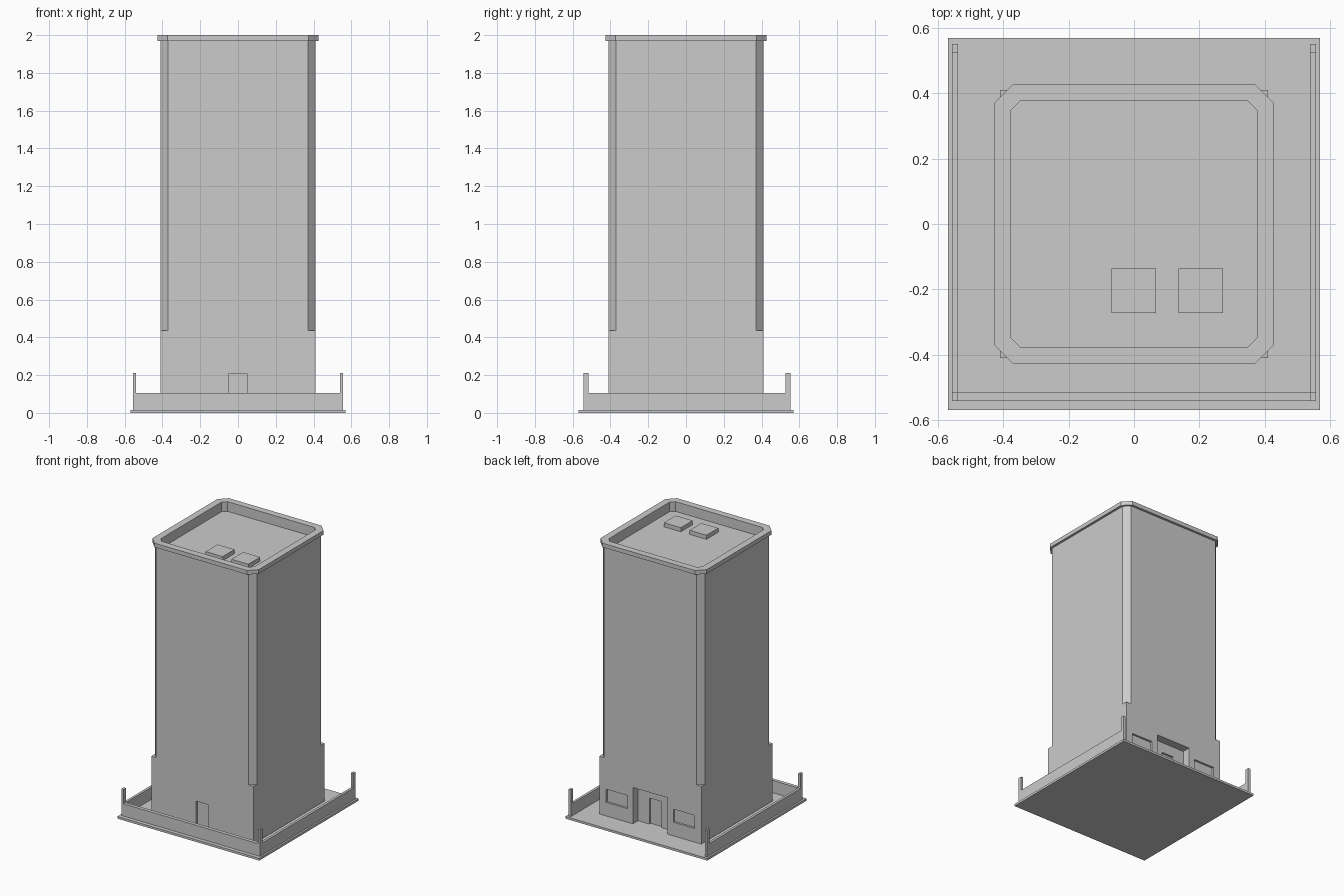
import bpy
import bmesh

if "Cube" in bpy.data.objects:
    bpy.data.objects.remove(bpy.data.objects["Cube"])

# single flat colour
grey = bpy.data.materials.new("light grey")
grey.diffuse_color = (0.6, 0.6, 0.6, 1)
grey.use_nodes = True
grey.node_tree.nodes["Principled BSDF"].inputs["Base Color"].default_value = grey.diffuse_color


def finish(name, bm):
    bmesh.ops.recalc_face_normals(bm, faces=bm.faces)
    mesh = bpy.data.meshes.new(name)
    bm.to_mesh(mesh)
    bm.free()
    mesh.materials.append(grey)
    ob = bpy.data.objects.new(name, mesh)
    bpy.context.collection.objects.link(ob)
    return ob


def prism(name, outline, z0, z1):
    """Extrude a flat outline from z0 to z1."""
    bm = bmesh.new()
    base = bm.faces.new([bm.verts.new((x, y, z0)) for x, y in outline])
    ext = bmesh.ops.extrude_face_region(bm, geom=[base])
    verts = [g for g in ext["geom"] if isinstance(g, bmesh.types.BMVert)]
    bmesh.ops.translate(bm, verts=verts, vec=(0, 0, z1 - z0))
    return finish(name, bm)


def box(name, x0, x1, y0, y1, z0, z1):
    return prism(name, [(x0, y0), (x1, y0), (x1, y1), (x0, y1)], z0, z1)


def chamfered(r, c):
    """Square of half-width r with corners cut by c."""
    k = r - c
    return [(k, -r), (r, -k), (r, k), (k, r), (-k, r), (-r, k), (-r, -k), (-k, -r)]


def cut(target, cutter):
    """Subtract the cutter, then discard it."""
    cutter.hide_render = True
    mod = target.modifiers.new("cut", "BOOLEAN")
    mod.operation = "DIFFERENCE"
    mod.solver = "EXACT"
    mod.object = cutter
    bpy.context.view_layer.objects.active = target
    bpy.ops.object.modifier_apply(modifier=mod.name)
    bpy.data.objects.remove(cutter)


FLOOR = 0.016

# base plate
box("base_plate", -0.57, 0.57, -0.57, 0.57, 0, FLOOR)

# yard walls on the front and both sides, open at the back, with corner posts
box("front_wall", -0.54, 0.54, -0.542, -0.516, FLOOR, 0.105)
for side, s in (("left", -1), ("right", 1)):
    x0, x1 = sorted((s * 0.539, s * 0.557))
    outline = [(-0.542, FLOOR), (0.552, FLOOR), (0.552, 0.21), (0.526, 0.21),
               (0.526, 0.105), (-0.516, 0.105), (-0.516, 0.21), (-0.542, 0.21)]
    bm = bmesh.new()
    face = bm.faces.new([bm.verts.new((x0, y, z)) for y, z in outline])
    ext = bmesh.ops.extrude_face_region(bm, geom=[face])
    verts = [g for g in ext["geom"] if isinstance(g, bmesh.types.BMVert)]
    bmesh.ops.translate(bm, verts=verts, vec=(x1 - x0, 0, 0))
    finish(side + "_wall_with_posts", bm)

# square ground floor block with recessed entrance, doors and windows
ground = box("ground_floor", -0.41, 0.41, -0.41, 0.41, FLOOR, 0.435)
cut(ground, box("entrance_cutter", -0.14, 0.14, 0.35, 0.5, 0, 0.28))
cut(ground, box("back_door_cutter", -0.05, 0.05, 0.335, 0.38, 0, 0.205))
cut(ground, box("front_door_cutter", -0.05, 0.05, -0.5, -0.395, 0, 0.205))
for s in (-1, 1):
    x0, x1 = sorted((s * 0.185, s * 0.355))
    cut(ground, box("window_cutter", x0, x1, 0.395, 0.5, 0.115, 0.21))

# chamfered tower shaft and parapet cap around a sunken roof
shaft = prism("tower_shaft", chamfered(0.41, 0.04), 0.435, 1.97)
cap = prism("parapet_cap", chamfered(0.427, 0.055), 1.97, 2.0)
for part in (shaft, cap):
    cut(part, prism("roof_cutter", chamfered(0.377, 0.028), 1.93, 2.1))

# rooftop units
for i, x in enumerate((-0.001, 0.205)):
    box(f"roof_unit_{i + 1}", x - 0.068, x + 0.068, -0.272, -0.136, 1.93, 1.96)
